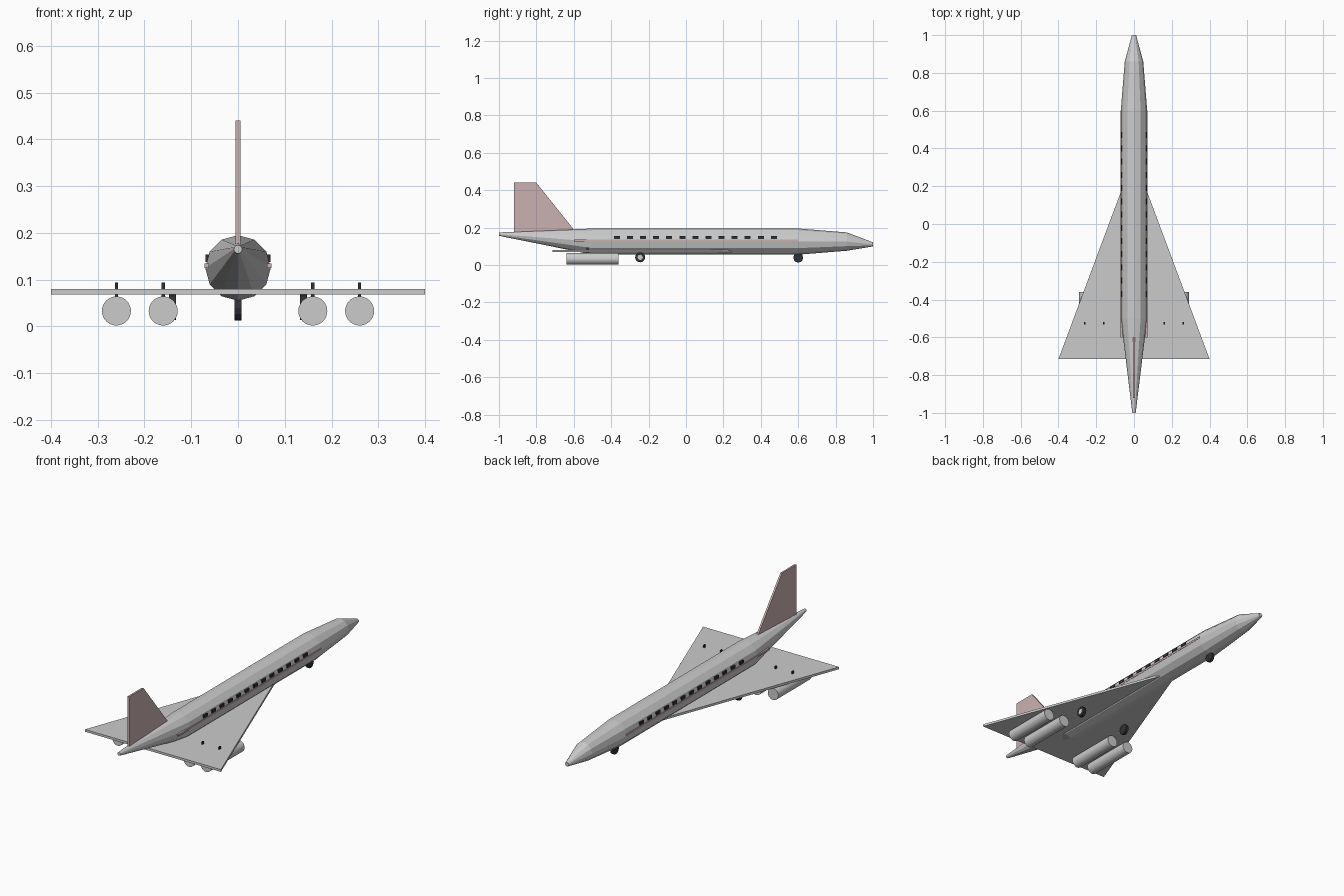
import bpy, bmesh
from math import sin, cos, pi
from mathutils import Matrix

cube = bpy.data.objects.get("Cube")
if cube:
    bpy.data.objects.remove(cube, do_unlink=True)


def material(name, r, g, b):
    m = bpy.data.materials.new(name)
    m.use_nodes = True
    m.diffuse_color = (r, g, b, 1)
    m.node_tree.nodes["Principled BSDF"].inputs["Base Color"].default_value = (r, g, b, 1)
    return m


GREY = material("light grey", 0.6, 0.6, 0.6)
PINK = material("dusty pink", 0.6, 0.44, 0.44)
DARK = material("charcoal", 0.03, 0.03, 0.035)


def finish(bm, name, *mats):
    bmesh.ops.recalc_face_normals(bm, faces=bm.faces)
    mesh = bpy.data.meshes.new(name)
    bm.to_mesh(mesh)
    bm.free()
    for m in mats:
        mesh.materials.append(m)
    obj = bpy.data.objects.new(name, mesh)
    bpy.context.collection.objects.link(obj)
    return obj


def box(name, lo, hi, mat):
    bm = bmesh.new()
    bmesh.ops.create_cube(bm, size=1)
    for v in bm.verts:
        v.co = [(a + b) / 2 + c * (b - a) for a, b, c in zip(lo, hi, v.co)]
    return finish(bm, name, mat)


def slab(name, outline, offset, mat):
    """Extrude a flat outline by an offset vector."""
    bm = bmesh.new()
    face = bm.faces.new([bm.verts.new(p) for p in outline])
    out = bmesh.ops.extrude_face_region(bm, geom=[face])
    moved = [g for g in out["geom"] if isinstance(g, bmesh.types.BMVert)]
    bmesh.ops.translate(bm, verts=moved, vec=offset)
    return finish(bm, name, mat)


def cylinder(name, centre, radius, length, axis, sides, mat):
    bm = bmesh.new()
    turn = Matrix.Rotation(pi / 2, 4, "Y" if axis == "x" else "X")
    bmesh.ops.create_cone(bm, cap_ends=True, segments=sides, radius1=radius,
                          radius2=radius, depth=length,
                          matrix=Matrix.Translation(centre) @ turn)
    return finish(bm, name, mat)


# Fuselage: twelve-sided rings (y, centre z, radius) bridged from tail to nose
bm = bmesh.new()
rings = []
for y, z, r in [(-1, 0.165, 0.009), (-0.5, 0.125, 0.07), (0.6, 0.125, 0.07),
                (0.86, 0.125, 0.049), (1, 0.11, 0.011)]:
    rings.append([bm.verts.new((r * sin(i * pi / 6), y, z + r * cos(i * pi / 6)))
                  for i in range(12)])
for a, b in zip(rings, rings[1:]):
    for i in range(12):
        j = (i + 1) % 12
        bm.faces.new((a[i], a[j], b[j], b[i]))
bm.faces.new(rings[0])
bm.faces.new(rings[-1])
finish(bm, "fuselage", GREY)

# Delta wing and tail fin
slab("delta_wing", [(-0.4, -0.715, 0.068), (0.4, -0.715, 0.068), (0, 0.357, 0.068)],
     (0, 0, 0.012), GREY)
slab("tail_fin", [(-0.005, -0.92, 0.165), (-0.005, -0.6, 0.19),
                  (-0.005, -0.8, 0.44), (-0.005, -0.92, 0.44)], (0.01, 0, 0), PINK)

for side, s in (("left", 1), ("right", -1)):
    # Stripe and row of windows along the cabin
    box(f"{side}_stripe", (s * 0.062, -0.6, 0.125), (s * 0.0715, 0.6, 0.135), PINK)
    for i in range(13):
        y = -0.37 + i * 0.07
        box(f"{side}_window_{i + 1}", (s * 0.062, y - 0.016, 0.138),
            (s * 0.07, y + 0.016, 0.154), DARK)
    # Engines hung on pins through the wing
    for label, x in (("inner", 0.16), ("outer", 0.26)):
        cylinder(f"{side}_{label}_engine", (s * x, -0.5, 0.033), 0.031, 0.28, "y", 32, GREY)
        box(f"{side}_{label}_engine_pin", (s * x - 0.0035, -0.532, 0.05),
            (s * x + 0.0035, -0.52, 0.094), DARK)
    # Main wheels with pale hubs on the outside
    cylinder(f"{side}_main_wheel", (s * 0.14, -0.245, 0.041), 0.027, 0.015, "x", 12, DARK)
    cylinder(f"{side}_wheel_hub", (s * 0.147, -0.245, 0.041), 0.014, 0.004, "x", 12, GREY)

# Nose wheel
cylinder("nose_wheel", (0, 0.6, 0.039), 0.026, 0.015, "x", 12, DARK)
